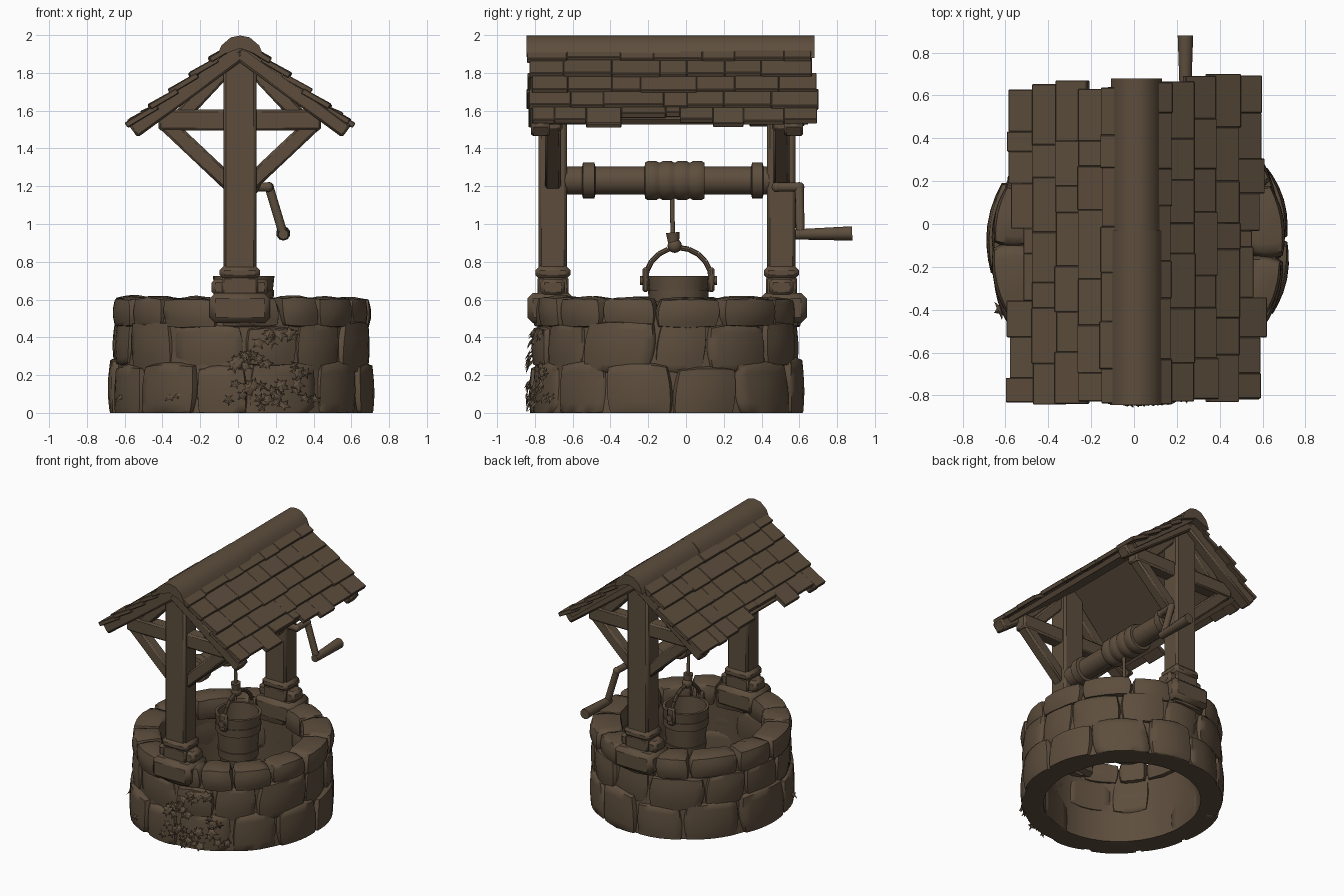
import bpy, bmesh, math, random
from mathutils import Matrix, Vector

random.seed(4)
cube = bpy.data.objects.get("Cube")
if cube:
    bpy.data.objects.remove(cube, do_unlink=True)

brown = bpy.data.materials.new("weathered brown")
brown.use_nodes = True
colour = (0.11, 0.076, 0.047, 1)
brown.diffuse_color = colour
brown.node_tree.nodes["Principled BSDF"].inputs["Base Color"].default_value = colour

CX, CY = 0.02, -0.105         # centre of the wall
OVAL = 1.045                  # the wall is slightly longer along y
FRONT, BACK = -0.705, 0.505   # post positions along y
WALL = Matrix.Translation((CX, CY, 0)) @ Matrix.Diagonal((1, OVAL, 1, 1))


def finish(name, bm, angle=40):
    bmesh.ops.recalc_face_normals(bm, faces=bm.faces[:])
    mesh = bpy.data.meshes.new(name)
    bm.to_mesh(mesh)
    bm.free()
    mesh.materials.append(brown)
    mesh.shade_smooth()
    mesh.set_sharp_from_angle(angle=math.radians(angle))
    obj = bpy.data.objects.new(name, mesh)
    bpy.context.collection.objects.link(obj)


def jitter(amount):
    return random.uniform(-amount, amount)


def beam(bm, p, q, width, depth, bevel=0.012):
    """Bevelled box from p to q, its depth running along y."""
    p, q = Vector(p), Vector(q)
    z = (q - p).normalized()
    x = Vector((0, 1, 0)).cross(z).normalized()
    y = z.cross(x)
    turn = Matrix((x, y, z)).transposed().to_4x4()
    size = Matrix.Diagonal((width, depth, (q - p).length, 1))
    part = bmesh.ops.create_cube(bm, size=1, matrix=Matrix.Translation((p + q) / 2) @ turn @ size)
    edges = list({e for v in part["verts"] for e in v.link_edges})
    if bevel:
        bmesh.ops.bevel(bm, geom=edges, offset=bevel, segments=1, affect='EDGES')


def rod(bm, p, q, r1, r2=None, sides=10):
    p, q = Vector(p), Vector(q)
    turn = (q - p).to_track_quat('Z', 'Y').to_matrix().to_4x4()
    bmesh.ops.create_cone(bm, cap_ends=True, segments=sides, radius1=r1, radius2=r2 or r1,
                          depth=(q - p).length, matrix=Matrix.Translation((p + q) / 2) @ turn)


def lathe(name, profile, matrix, sides=24):
    """Turn a closed (radius, height) outline around the local z axis."""
    bm = bmesh.new()
    rings = []
    for k in range(sides):
        a = 2 * math.pi * k / sides
        rings.append([bm.verts.new(matrix @ Vector((r * math.cos(a), r * math.sin(a), h)))
                      for r, h in profile])
    n = len(profile)
    for k in range(sides):
        a, b = rings[k], rings[(k + 1) % sides]
        for i in range(n):
            j = (i + 1) % n
            bm.faces.new((a[i], b[i], b[j], a[j]))
    bmesh.ops.remove_doubles(bm, verts=bm.verts[:], dist=0.0005)
    finish(name, bm)


def block_template():
    """Cube with gridded sides, the blank for every stone."""
    bm = bmesh.new()
    bmesh.ops.create_cube(bm, size=2)
    bmesh.ops.subdivide_edges(bm, edges=bm.edges[:], cuts=5, use_grid_fill=True)
    mesh = bpy.data.meshes.new("stone_blank")
    bm.to_mesh(mesh)
    bm.free()
    return mesh


def stone_course(name, count, z0, z1, r0, r1, shift, wobble):
    """Ring of pillow-shaped stones, each bent around the well."""
    bm = bmesh.new()
    cuts = [(k + shift + jitter(0.2)) * 2 * math.pi / count for k in range(count)]
    cuts.append(cuts[0] + 2 * math.pi)
    for a0, a1 in zip(cuts, cuts[1:]):
        before = len(bm.verts)
        bm.from_mesh(blank)
        bm.verts.ensure_lookup_table()
        low, high = z0 + jitter(wobble), z1 + jitter(wobble)
        inner, out, skew = r0 + jitter(0.012), r1 + jitter(0.014), jitter(0.12)
        for v in bm.verts[before:]:
            p = v.co * (1 + 0.48 * (max(map(abs, v.co)) / v.co.length - 1)) * 1.07
            a = (a0 + a1) / 2 + (p.x + skew * p.z) * (a1 - a0) / 2
            r = (inner + out) / 2 + p.y * (out - inner) / 2
            z = (low + high) / 2 + p.z * (high - low) / 2 + jitter(0.003)
            v.co = WALL @ Vector((r * math.cos(a), r * math.sin(a), max(z, 0)))
    finish(name, bm, 60)


# Stone wall, open at the bottom
lathe("wall_core", [(0.535, 0), (0.675, 0), (0.645, 0.55), (0.52, 0.55)], WALL, 40)
blank = block_template()
stone_course("lower_stones", 12, -0.05, 0.27, 0.53, 0.693, 0.2, 0.03)
stone_course("middle_stones", 13, 0.23, 0.475, 0.52, 0.675, 0.7, 0.025)
stone_course("rim_stones", 14, 0.45, 0.612, 0.49, 0.685, 0, 0.007)
bpy.data.meshes.remove(blank)

# Posts with rim blocks, foot wedges and collars
for label, y, s in (("front", FRONT, -1), ("back", BACK, 1)):
    bm = bmesh.new()
    beam(bm, (0.01, y, 0.5), (0.01, y, 1.93), 0.175, 0.15, 0.015)
    finish(label + "_post", bm)
    bm = bmesh.new()
    beam(bm, (0.01, y + s * 0.01, 0.475), (0.01, y + s * 0.01, 0.635), 0.32, 0.25, 0.03)
    beam(bm, (0.01, y, 0.62), (0.01, y, 0.71), 0.30, 0.13, 0.02)
    beam(bm, (0.01, y, 0.62), (0.01, y, 0.72), 0.19, 0.165, 0.01)
    beam(bm, (0.01, y, 0.705), (0.01, y, 0.78), 0.215, 0.185, 0.025)
    finish(label + "_post_foot", bm)

    # Gable frame: tie beam, rafters, inner struts and braces
    bm = bmesh.new()
    beam(bm, (-0.42, y, 1.55), (0.44, y, 1.55), 0.11, 0.10)
    outer = y + s * 0.065
    for side in (-1, 1):
        beam(bm, (0.01, outer, 1.905), (0.01 + side * 0.565, outer, 1.49), 0.08, 0.10)
        beam(bm, (0.01 + side * 0.03, y, 1.87), (0.01 + side * 0.33, y, 1.55), 0.08, 0.08)
        beam(bm, (0.01 + side * 0.05, y, 1.21), (0.01 + side * 0.40, y, 1.54), 0.085, 0.085)
    finish(label + "_gable_frame", bm)

# Roof: boarding and overlapping shingle rows on both slopes
slope = math.radians(38)
for label, s, y0, y1 in (("left", 1, -0.82, 0.675), ("right", -1, -0.85, 0.645)):
    down = Vector((s * math.cos(slope), 0, -math.sin(slope)))
    up = Vector((s * math.sin(slope), 0, math.cos(slope)))
    top = Vector((0.01, 0, 1.94))
    mid = Vector((0, (y0 + y1) / 2, 0))
    bm = bmesh.new()
    beam(bm, top + mid, top + mid + down * 0.65, 0.035, y1 - y0 - 0.06, 0)
    finish(label + "_roof_boards", bm)

    bm = bmesh.new()
    for row in range(5):
        last = row == 4
        count = 9 if last else 7
        ends = [y0 + (y1 - y0) * (k + (jitter(0.3) if 0 < k < count else jitter(0.12))) / count
                for k in range(count + 1)]
        for a, b in zip(ends, ends[1:]):
            centre = Vector((0, (a + b) / 2, 0))
            start = top + centre + down * row * 0.135 + up * 0.018
            length = 0.17 + (jitter(0.025) if last else jitter(0.006))
            if last and -0.27 < centre.y < 0:      # broken shingles at the eave
                length -= 0.07
            beam(bm, start, start + down * length + up * (0.024 + jitter(0.005)),
                 0.03, b - a + 0.002, 0.004)
    finish(label + "_shingles", bm, 25)

# Rounded ridge cap in two lengths
bm = bmesh.new()
outline = [(-0.125, 1.885), (-0.10, 1.945), (-0.05, 1.988), (0, 1.998),
           (0.05, 1.988), (0.10, 1.945), (0.125, 1.885), (0, 1.93)]
for a, b, k in ((-0.845, -0.03, 1), (-0.035, 0.68, 0.95)):
    rings = [[bm.verts.new((0.012 + x * k, y, 2 - (2 - z) * (2 - k))) for x, z in outline]
             for y in (a, b)]
    bm.faces.new(rings[0])
    bm.faces.new(rings[1])
    for i in range(len(outline)):
        j = (i + 1) % len(outline)
        bm.faces.new((rings[0][i], rings[0][j], rings[1][j], rings[1][i]))
finish("ridge_cap", bm)

# Windlass drum with end collars, and rope coil
along_y = Matrix.Translation((0.02, 0, 1.23)) @ Matrix.Rotation(math.radians(-90), 4, 'X')
lathe("windlass_drum", [(0, -0.66), (0.075, -0.66), (0.075, -0.55), (0.096, -0.545), (0.096, -0.485),
                        (0.075, -0.48), (0.075, 0.345), (0.096, 0.35), (0.096, 0.405),
                        (0.075, 0.41), (0.075, 0.46), (0, 0.46)], along_y, 16)
coil = [(0.06, -0.22)]
for k in range(4):
    y = -0.22 + k * 0.08
    coil += [(0.095, y + 0.003), (0.104, y + 0.018), (0.104, y + 0.062), (0.095, y + 0.077)]
lathe("rope_coil", coil + [(0.06, 0.1)], along_y, 20)

# Crank with arm and grip
bm = bmesh.new()
path = [(0.03, 0.48, 1.195), (0.16, 0.48, 1.195), (0.165, 0.60, 1.195), (0.24, 0.605, 0.945)]
for p, q in zip(path, path[1:]):
    rod(bm, p, q, 0.024)
    bmesh.ops.create_uvsphere(bm, u_segments=10, v_segments=6, radius=0.027,
                              matrix=Matrix.Translation(q))
rod(bm, (0.24, 0.58, 0.945), (0.24, 0.88, 0.95), 0.027, 0.038)
finish("crank", bm)

# Hanging rope and knot
BY = -0.04
bm = bmesh.new()
rod(bm, (0.03, -0.075, 1.2), (0.03, -0.07, 0.93), 0.012)
rod(bm, (0.03, -0.07, 0.955), (0.03, -0.065, 0.89), 0.036, 0.028)
bmesh.ops.create_uvsphere(bm, u_segments=10, v_segments=8, radius=0.038,
                          matrix=Matrix.Translation((0.03, -0.06, 0.885)))
finish("rope", bm)

# Hollow bucket with hoops, ears and an arched handle
lathe("bucket", [(0, 0.335), (0.122, 0.335), (0.131, 0.40), (0.140, 0.40), (0.145, 0.46), (0.137, 0.46),
                 (0.148, 0.59), (0.158, 0.59), (0.161, 0.65), (0.155, 0.65), (0.163, 0.725),
                 (0.143, 0.725), (0.113, 0.38), (0, 0.38)], Matrix.Translation((0.03, BY, 0)))
bm = bmesh.new()
arc = [(0.03, BY + 0.175 * math.cos(a), 0.70 + 0.175 * math.sin(a))
       for a in (math.pi * k / 10 for k in range(11))]
for p, q in zip(arc, arc[1:]):
    rod(bm, p, q, 0.014, sides=8)
for s in (-1, 1):
    y = BY + s * 0.174
    beam(bm, (0.03, y, 0.64), (0.03, y, 0.77), 0.06, 0.035, 0.01)
    rod(bm, (0.03, y, 0.70), (0.03, y + s * 0.03, 0.70), 0.024)
finish("bucket_handle", bm)

# Ivy leaves climbing the front of the wall
bm = bmesh.new()
for k in range(45):
    climb = random.random()
    angle = math.radians(-75 + 24 * jitter(1) * (1.1 - climb * 0.6))
    z = 0.03 + 0.40 * climb
    if k % 8 == 0:
        angle, z = math.radians(-90 + jitter(85)), random.uniform(0.04, 0.10)
    spot = WALL @ Matrix.Rotation(angle, 4, 'Z')
    tilt = Matrix.Rotation(math.radians(68 + jitter(22)), 4, 'Y') @ Matrix.Rotation(jitter(3), 4, 'Z')
    place = spot @ Matrix.Translation((0.708 - 0.04 * z, 0, z)) @ tilt
    size = random.uniform(0.03, 0.05)
    ring = []
    for i in range(10):
        r = size if i % 2 == 0 else size * 0.45
        a = math.pi * i / 5
        ring.append(bm.verts.new(place @ Vector((r * math.cos(a), r * math.sin(a), 0))))
    hub = bm.verts.new(place @ Vector((0, 0, 0.008)))
    for i in range(10):
        bm.faces.new((ring[i], ring[(i + 1) % 10], hub))
finish("ivy_leaves", bm)
